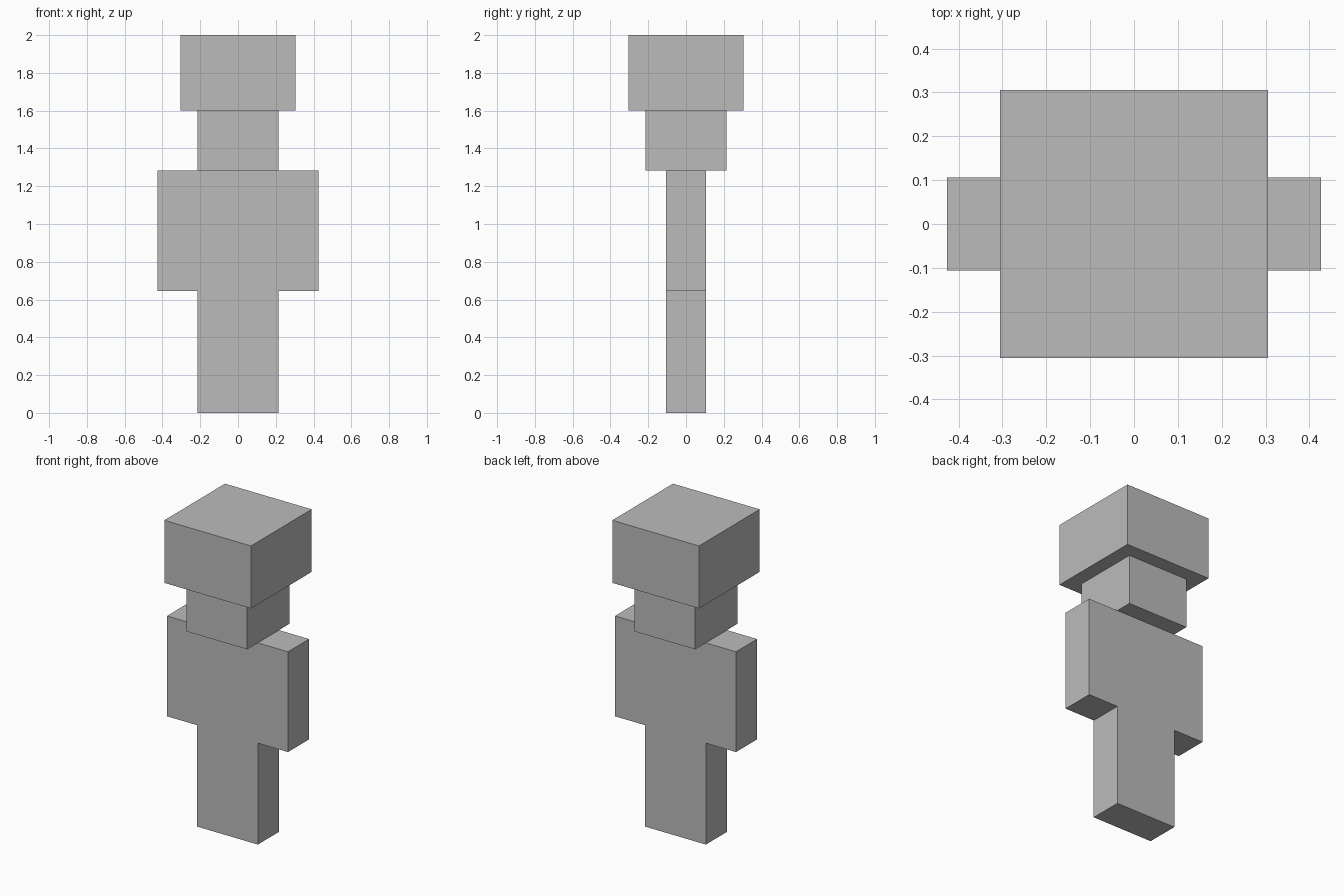
import bpy, bmesh

if "Cube" in bpy.data.objects:
    bpy.data.objects.remove(bpy.data.objects["Cube"])

grey = bpy.data.materials.new("plain grey")
grey.diffuse_color = (0.5, 0.5, 0.5, 1)
grey.use_nodes = True
grey.node_tree.nodes["Principled BSDF"].inputs["Base Color"].default_value = grey.diffuse_color


def prism(name, outline, depth):
    """Extrude a front (x, z) outline to +-depth in y."""
    bm = bmesh.new()
    face = bm.faces.new([bm.verts.new((x, -depth, z)) for x, z in outline])
    ext = bmesh.ops.extrude_face_region(bm, geom=[face])
    moved = [v for v in ext["geom"] if isinstance(v, bmesh.types.BMVert)]
    bmesh.ops.translate(bm, verts=moved, vec=(0, 2 * depth, 0))
    bmesh.ops.recalc_face_normals(bm, faces=bm.faces)
    mesh = bpy.data.meshes.new(name)
    bm.to_mesh(mesh)
    bm.free()
    mesh.materials.append(grey)
    obj = bpy.data.objects.new(name, mesh)
    bpy.context.collection.objects.link(obj)
    return obj


def block(name, half, z0, z1):
    """Square block centred on the z axis."""
    return prism(name, [(-half, z0), (half, z0), (half, z1), (-half, z1)], half)


# Legs, torso and arms share one flat T-shaped slab
HIP, SHOULDER, CHIN, BRIM, TOP = 0.214, 0.426, 1.283, 1.602, 2.0
ARM_BOTTOM = 0.645
right_side = [(HIP, 0), (HIP, ARM_BOTTOM), (SHOULDER, ARM_BOTTOM), (SHOULDER, CHIN)]
left_side = [(-x, z) for x, z in reversed(right_side)]
prism("body_with_arms_and_legs", right_side + left_side, 0.106)

# Head and the wide block on top of it
block("head", HIP, CHIN, BRIM)
block("hat", 0.305, BRIM, TOP)
